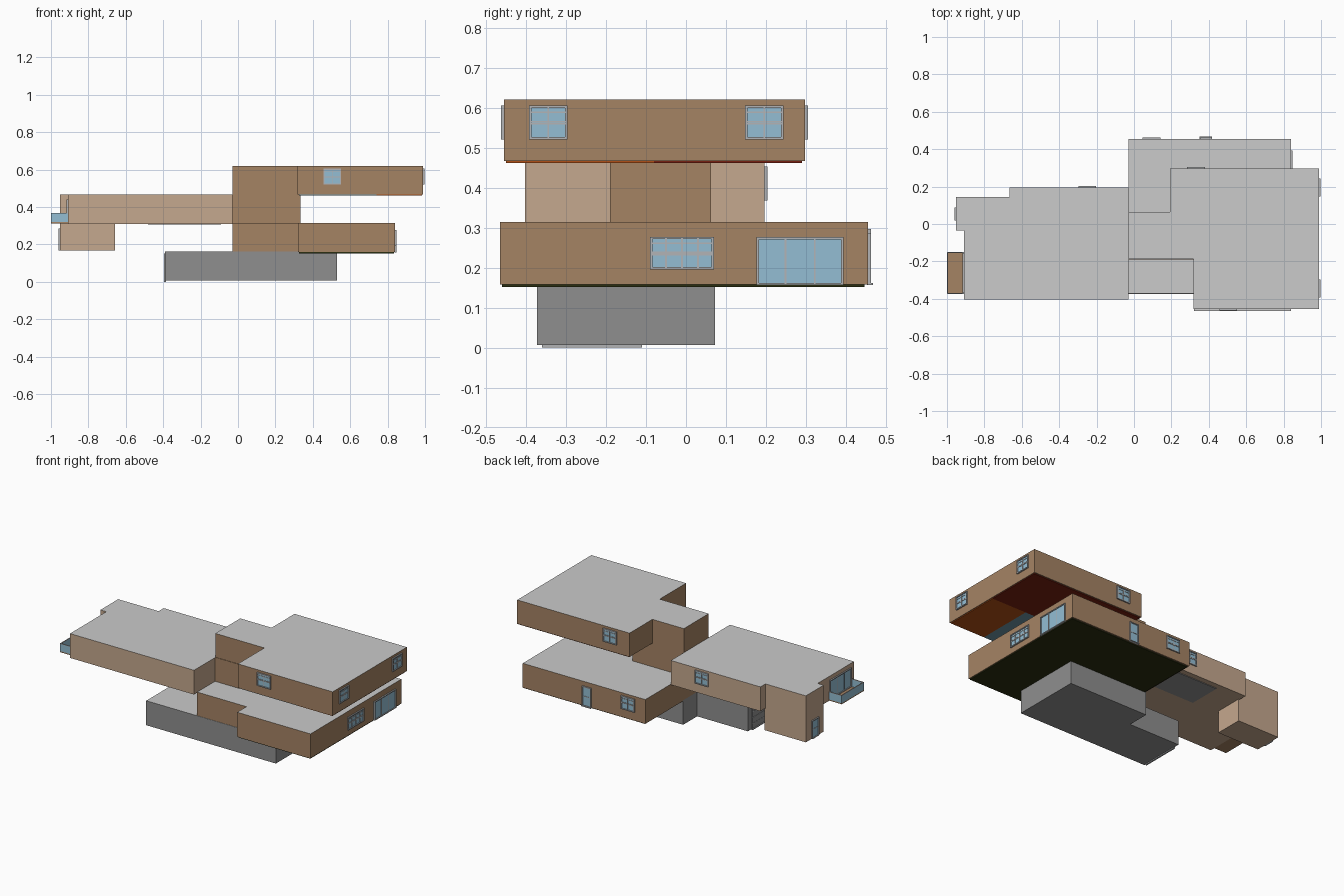
import bpy, bmesh

if "Cube" in bpy.data.objects:
    bpy.data.objects.remove(bpy.data.objects["Cube"])


def mat(name, r, g, b):
    lin = lambda c: c / 255 / 12.92 if c < 11 else ((c / 255 + 0.055) / 1.055) ** 2.4
    m = bpy.data.materials.new(name)
    m.diffuse_color = (lin(r), lin(g), lin(b), 1)
    m.use_nodes = True
    m.node_tree.nodes["Principled BSDF"].inputs["Base Color"].default_value = m.diffuse_color
    return m


TAN = mat("tan_wall", 197, 168, 142)
BROWN = mat("brown_wall", 165, 131, 100)
ROOF = mat("roof_grey", 203, 203, 203)
STONE = mat("base_grey", 143, 143, 143)
GLASS = mat("glass_blue", 148, 190, 212)
FRAME = mat("frame_grey", 178, 180, 182)
OLIVE = mat("dark_olive", 42, 46, 16)
RED = mat("dark_red", 120, 32, 16)
ORANGE = mat("burnt_orange", 178, 80, 22)
TEAL = mat("teal", 110, 150, 165)


def finish(name, bm, mats):
    bmesh.ops.recalc_face_normals(bm, faces=bm.faces)
    me = bpy.data.meshes.new(name)
    bm.to_mesh(me)
    bm.free()
    for m in mats:
        me.materials.append(m)
    ob = bpy.data.objects.new(name, me)
    bpy.context.collection.objects.link(ob)
    return ob


def add_prism(bm, pts, z0, z1, idx=(0, 0, 0)):
    """Extruded floor plan; idx = material slots for side, top, bottom."""
    lo = [bm.verts.new((x, y, z0)) for x, y in pts]
    hi = [bm.verts.new((x, y, z1)) for x, y in pts]
    bm.faces.new(lo).material_index = idx[2]
    bm.faces.new(hi).material_index = idx[1]
    n = len(pts)
    for i in range(n):
        j = (i + 1) % n
        bm.faces.new((lo[i], lo[j], hi[j], hi[i])).material_index = idx[0]


def rect(x0, x1, y0, y1):
    return [(x0, y0), (x1, y0), (x1, y1), (x0, y1)]


def prism(name, pts, z0, z1, side, top=None):
    bm = bmesh.new()
    add_prism(bm, pts, z0, z1, (0, 1, 0))
    return finish(name, bm, [side, top or side])


def opening(name, axis, wall, sign, u0, u1, z0, z1, cols, rows, fill=GLASS, rim=0.006):
    """Framed window or door on the wall at axis=wall, facing sign."""
    bm = bmesh.new()

    def slab(a0, a1, b0, b1, depth, idx):
        d0, d1 = sorted((wall - sign * 0.002, wall + sign * depth))
        r = rect(d0, d1, a0, a1) if axis == 'x' else rect(a0, a1, d0, d1)
        add_prism(bm, r, b0, b1, (idx,) * 3)

    slab(u0 + rim, u1 - rim, z0 + rim, z1 - rim, 0.003, 0)
    for u in (u0, u1 - rim):
        slab(u, u + rim, z0, z1, 0.008, 1)
    for z in (z0, z1 - rim):
        slab(u0 + rim, u1 - rim, z, z + rim, 0.008, 1)
    t = 0.002
    for i in range(1, cols):
        u = u0 + (u1 - u0) * i / cols
        slab(u - t, u + t, z0 + rim, z1 - rim, 0.006, 1)
    for f in rows:
        z = z0 + (z1 - z0) * f
        slab(u0 + rim, u1 - rim, z - t, z + t, 0.005, 1)
    return finish(name, bm, [fill, FRAME])


# Grey basement with its step at the back
prism("basement", [(-0.39, -0.373), (0.53, -0.373), (0.53, 0.072), (-0.03, 0.072),
                   (-0.03, -0.07), (-0.39, -0.07)], 0.006, 0.163, STONE, ROOF)
opening("garage_door", 'x', -0.388, -1, -0.36, -0.11, 0.0, 0.15, 1, (0.25, 0.5, 0.75), STONE)

# Brown lower storey
prism("lower_storey", [(-0.03, -0.371), (0.32, -0.371), (0.32, -0.465), (0.84, -0.465),
                       (0.84, 0.455), (-0.03, 0.455)], 0.158, 0.314, BROWN, ROOF)
prism("lower_floor", [(-0.02, -0.365), (0.325, -0.365), (0.325, -0.46), (0.835, -0.46),
                      (0.835, 0.446), (-0.02, 0.446)], 0.152, 0.158, OLIVE)

# Brown stair core and upper storey
prism("stair_core", rect(-0.03, 0.335, -0.19, 0.062), 0.312, 0.468, BROWN)
prism("upper_storey", [(-0.03, -0.187), (0.318, -0.187), (0.318, -0.455), (0.99, -0.455),
                       (0.99, 0.297), (0.193, 0.297), (0.193, 0.065), (-0.03, 0.065)],
      0.467, 0.62, BROWN, ROOF)
prism("red_floor", rect(0.2, 0.985, -0.08, 0.29), 0.462, 0.467, RED)
prism("orange_floor", rect(0.74, 0.985, -0.45, -0.08), 0.462, 0.467, ORANGE)
prism("teal_floor", rect(0.325, 0.74, -0.45, -0.08), 0.462, 0.467, TEAL)

# Tan left wing, its leg and underside panel
prism("left_wing", [(-0.91, -0.403), (-0.03, -0.403), (-0.03, 0.196), (-0.665, 0.196),
                    (-0.665, 0.145), (-0.952, 0.145), (-0.952, -0.035), (-0.91, -0.035)],
      0.31, 0.466, TAN, ROOF)
prism("wing_leg", rect(-0.952, -0.657, -0.035, 0.145), 0.168, 0.31, TAN)
prism("wing_soffit", rect(-0.48, -0.09, -0.05, 0.16), 0.306, 0.31, STONE)

# Balcony with glass railings on three sides
prism("balcony_floor", rect(-1.0, -0.91, -0.375, -0.15), 0.312, 0.319, BROWN)
bm = bmesh.new()
for r in (rect(-1.0, -0.995, -0.375, -0.15), rect(-0.995, -0.91, -0.375, -0.37),
          rect(-0.995, -0.91, -0.155, -0.15)):
    add_prism(bm, r, 0.319, 0.364)
    add_prism(bm, r, 0.364, 0.369, (1, 1, 1))
finish("balcony_railing", bm, [GLASS, FRAME])

# Windows: name, axis, wall, facing, u range, z range, columns
SASH = (0.46, 0.52, 0.8)
for name, axis, wall, sign, u0, u1, z0, z1, cols in (
        ("upper_right_window_front", 'x', 0.99, 1, -0.392, -0.296, 0.52, 0.605, 2),
        ("upper_right_window_back", 'x', 0.99, 1, 0.148, 0.244, 0.52, 0.605, 2),
        ("upper_front_window", 'y', -0.455, -1, 0.456, 0.552, 0.52, 0.605, 2),
        ("upper_back_window", 'y', 0.297, 1, 0.283, 0.379, 0.52, 0.605, 2),
        ("lower_right_window", 'x', 0.84, 1, -0.09, 0.07, 0.195, 0.277, 4),
        ("lower_back_window", 'y', 0.455, 1, 0.045, 0.141, 0.212, 0.297, 2),
        ("wing_back_window", 'y', 0.196, 1, -0.298, -0.202, 0.368, 0.453, 2)):
    opening(name, axis, wall, sign, u0, u1, z0, z1, cols, SASH)

# Doors
opening("right_patio_door", 'x', 0.84, 1, 0.176, 0.394, 0.156, 0.276, 3, ())
opening("balcony_door", 'x', -0.91, -1, -0.37, -0.155, 0.318, 0.44, 3, ())
opening("leg_door", 'x', -0.952, -1, 0.018, 0.088, 0.168, 0.285, 1, (0.5,))
opening("back_door", 'y', 0.455, 1, 0.352, 0.416, 0.157, 0.285, 1, (0.5,))
prism("back_door_step", rect(0.35, 0.418, 0.455, 0.467), 0.157, 0.162, FRAME)
